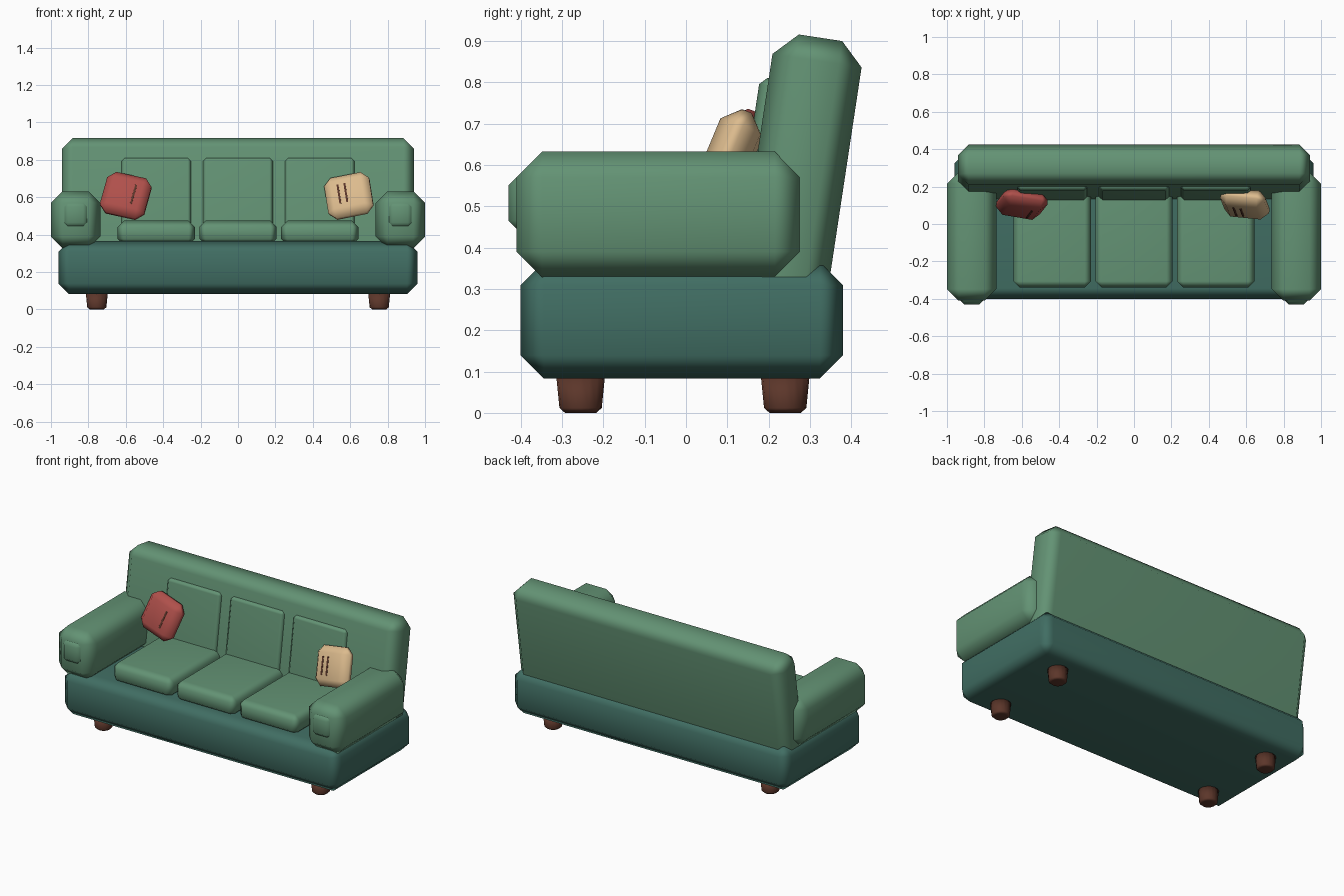
import bpy, bmesh
from math import radians
from mathutils import Matrix, Vector

old = bpy.data.objects.get("Cube")
if old:
    bpy.data.objects.remove(old, do_unlink=True)


def material(name, rgb):
    m = bpy.data.materials.new(name)
    m.use_nodes = True
    m.diffuse_color = (*rgb, 1)
    m.node_tree.nodes["Principled BSDF"].inputs["Base Color"].default_value = (*rgb, 1)
    return m


GREEN = material("sage green fabric", (0.125, 0.29, 0.175))
TEAL = material("dark teal fabric", (0.052, 0.155, 0.125))
RED = material("red fabric", (0.43, 0.08, 0.07))
TAN = material("tan fabric", (0.72, 0.50, 0.27))
BROWN = material("dark brown wood", (0.107, 0.037, 0.023))


def finish(name, bm, mat, matrix):
    """Turn a bmesh into a softly shaded object."""
    mesh = bpy.data.meshes.new(name)
    bmesh.ops.recalc_face_normals(bm, faces=bm.faces)
    bm.to_mesh(mesh)
    bm.free()
    mesh.materials.append(mat)
    mesh.polygons.foreach_set("use_smooth", [True] * len(mesh.polygons))
    ob = bpy.data.objects.new(name, mesh)
    ob.matrix_world = matrix
    bpy.context.collection.objects.link(ob)
    ob.modifiers.new("face_normals", "WEIGHTED_NORMAL")
    return ob


def block(name, size, mat, chamfer, matrix):
    """Box with chamfered edges."""
    bm = bmesh.new()
    bmesh.ops.create_cube(bm, size=1)
    bmesh.ops.scale(bm, vec=size, verts=bm.verts)
    if chamfer:
        bmesh.ops.bevel(bm, geom=bm.edges[:], offset=chamfer, segments=1,
                        affect='EDGES', clamp_overlap=True)
    return finish(name, bm, mat, matrix)


def span(name, lo, hi, mat, chamfer, frame=Matrix()):
    """Chamfered box given by two opposite corners in a frame."""
    lo, hi = Vector(lo), Vector(hi)
    return block(name, hi - lo, mat, chamfer, frame @ Matrix.Translation((lo + hi) / 2))


# Base and leaning backrest
lean = Matrix.Rotation(radians(-8.6), 4, 'X')
span("base", (-0.96, -0.4, 0.083), (0.96, 0.38, 0.365), TEAL, 0.056)
span("backrest", (-0.94, 0.077, 0.25), (0.94, 0.295, 0.946), GREEN, 0.056, lean)

# Seat and back cushions
for label, x in (("right", -0.437), ("middle", 0), ("left", 0.437)):
    span(label + "_seat_cushion", (x - 0.207, -0.34, 0.345), (x + 0.207, 0.21, 0.475),
         GREEN, 0.034)
    span(label + "_back_cushion", (x - 0.186, 0.056, 0.44), (x + 0.186, 0.13, 0.831),
         GREEN, 0.018, lean)

# Arms with front pads, and legs
for label, s in (("right", -1), ("left", 1)):
    x = s * 0.868
    span(label + "_arm", (x - 0.132, -0.41, 0.328), (x + 0.132, 0.277, 0.632), GREEN, 0.062)
    span(label + "_arm_pad", (x - 0.068, -0.43, 0.437), (x + 0.068, -0.35, 0.578), GREEN, 0.028)
    for end, y in (("front", -0.255), ("back", 0.24)):
        bm = bmesh.new()
        bmesh.ops.create_cone(bm, cap_ends=True, segments=16, radius1=0.05,
                              radius2=0.061, depth=0.11)
        rim = [e for e in bm.edges if all(v.co.z < 0 for v in e.verts)]
        bmesh.ops.bevel(bm, geom=rim, offset=0.012, segments=1, affect='EDGES')
        finish(f"{end}_{label}_leg", bm, BROWN, Matrix.Translation((s * 0.755, y, 0.055)))

# Throw pillows with thin stripes on their fronts
for name, x, roll, yaw, mat, stripes in (
        ("red_pillow", -0.6, 13, -5, RED, (0.048,)),
        ("tan_pillow", 0.593, -12, -10, TAN, (-0.046, -0.008))):
    frame = (Matrix.Translation((x, 0.11, 0.607))
             @ Matrix.Rotation(radians(yaw), 4, 'Z')
             @ Matrix.Rotation(radians(-21), 4, 'X')
             @ Matrix.Rotation(radians(roll), 4, 'Y'))
    block(name, (0.245, 0.105, 0.235), mat, 0.04, frame)
    for i, sx in enumerate(stripes):
        block(f"{name}_stripe_{i + 1}", (0.01, 0.006, 0.11), BROWN, 0,
              frame @ Matrix.Translation((sx, -0.0525, 0)))
